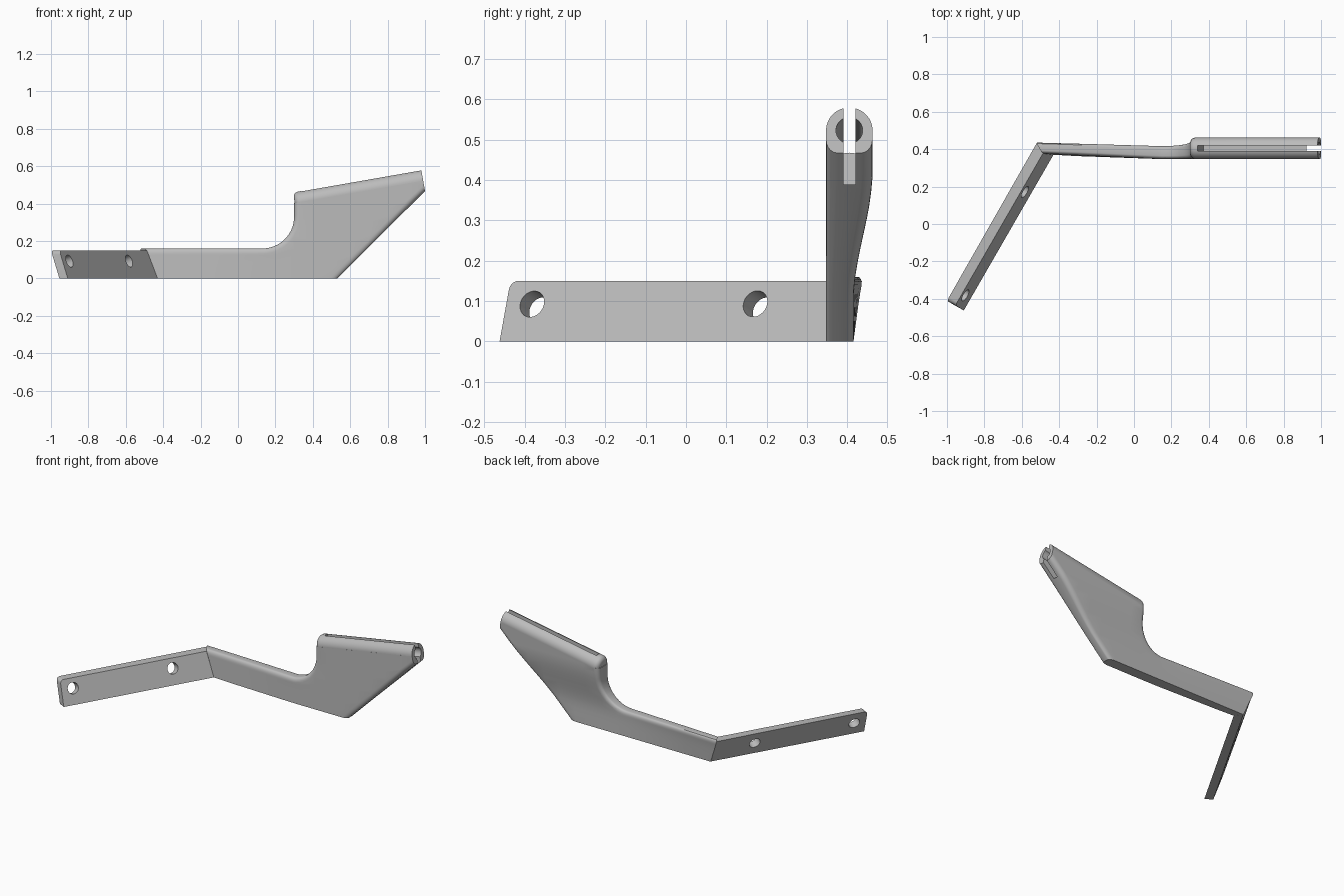
import bpy, bmesh, math
from mathutils import Vector, Matrix

if "Cube" in bpy.data.objects:
    bpy.data.objects.remove(bpy.data.objects["Cube"])

grey = bpy.data.materials.new("plain_grey")
grey.use_nodes = True
colour = (0.5, 0.5, 0.5, 1)
grey.diffuse_color = colour
grey.node_tree.nodes["Principled BSDF"].inputs["Base Color"].default_value = colour


def make(name, bm):
    bmesh.ops.recalc_face_normals(bm, faces=bm.faces)
    mesh = bpy.data.meshes.new(name)
    bm.to_mesh(mesh)
    bm.free()
    mesh.materials.append(grey)
    obj = bpy.data.objects.new(name, mesh)
    bpy.context.collection.objects.link(obj)
    return obj


def activate(obj):
    bpy.ops.object.select_all(action='DESELECT')
    obj.select_set(True)
    bpy.context.view_layer.objects.active = obj


def boolean(obj, tool, operation):
    mod = obj.modifiers.new(operation, 'BOOLEAN')
    mod.operation, mod.object, mod.solver = operation, tool, 'EXACT'
    tool.hide_render = True
    activate(obj)
    bpy.ops.object.modifier_apply(modifier=mod.name)
    bpy.data.objects.remove(tool)


def rod(name, centre, direction, radius, start, end, round_start=0):
    """Cylinder running along a direction, optionally with a rounded start."""
    bm = bmesh.new()
    bmesh.ops.create_cone(bm, cap_ends=True, segments=48, radius1=radius,
                          radius2=radius, depth=end - start)
    if round_start:
        rim = [e for e in bm.edges if all(v.co.z < 0 for v in e.verts)]
        bmesh.ops.bevel(bm, geom=rim, offset=round_start, segments=5,
                        profile=0.5, affect='EDGES')
    direction = Vector(direction).normalized()
    turn = direction.to_track_quat('Z', 'Y').to_matrix().to_4x4()
    bm.transform(Matrix.Translation(Vector(centre) + direction * (start + end) / 2) @ turn)
    return make(name, bm)


# Arm and blade outline, extruded with rounded edges
HALF = 0.0575
arc = [(0.13 + 0.17 * math.cos(a), 0.33 + 0.17 * math.sin(a))
       for a in (-math.pi / 2 * i / 16 for i in range(17))]
outline = [(-0.5, 0), (0.53, 0), (1.0, 0.467), (0.99, 0.523), (0.3, 0.402)] + arc + [(-0.5, 0.16)]
bm = bmesh.new()
front = bm.faces.new([bm.verts.new((x, -HALF, z)) for x, z in outline])
moved = bmesh.ops.extrude_face_region(bm, geom=[front])["geom"]
for v in moved:
    if isinstance(v, bmesh.types.BMVert):
        v.co.y = HALF


def is_rounded(edge):
    a, b = (v.co for v in edge.verts)
    if abs(a.y - b.y) > 0.01:
        return False
    mid = (a + b) / 2
    upper = mid.z > 0.1 and mid.x < 0.31 and (a.x > -0.49 or b.x > -0.49)
    underside = mid.x > 0.6 and abs(a.x - b.x) > 0.2 and mid.z < 0.3
    return upper or underside


bmesh.ops.bevel(bm, geom=[e for e in bm.edges if is_rounded(e)], offset=0.028,
                segments=5, profile=0.5, affect='EDGES')


def slice_at(axis, value):
    point, normal = Vector(), Vector()
    point[axis], normal[axis] = value, 1
    bmesh.ops.bisect_plane(bm, geom=bm.verts[:] + bm.edges[:] + bm.faces[:],
                           plane_co=point, plane_no=normal, dist=1e-5)


for i in range(13):
    slice_at(0, -0.3 + i * 0.1)
for i in range(11):
    slice_at(2, 0.053 + i * 0.036)

# Twist the arm toward the bend and flare the blade toward its tube
for v in bm.verts:
    x, y, z = v.co
    s = (y + HALF) / (2 * HALF)
    t = min(max((0.15 - x) / 0.65, 0), 1)
    lean = min(z / 0.15, 1.07)
    f = min(max((z - 0.1) / 0.32, 0), 1)
    flare = f * f * (3 - 2 * f)
    y_front = 0.347 + t * (0.023 + 0.008 * lean)
    y_back = 0.415 + 0.047 * flare + t * 0.02 * lean
    v.co.y = y_front + s * (y_back - y_front)
    if x < -0.49:
        v.co.x = -0.43 - 0.057 * lean - 0.035 * s
arm = make("arm_and_blade", bm)

# Slotted tube along the sloping top
TILT = math.atan(0.175)
end = Vector((0.99, 0.4047, 0.523))
along = Vector((math.cos(TILT), 0, math.sin(TILT)))
boolean(arm, rod("tube", end, along, HALF, -0.697, 0, 0.028), 'UNION')
boolean(arm, rod("bore_cutter", end, along, 0.033, -0.65, 0.1), 'DIFFERENCE')

bm = bmesh.new()
bmesh.ops.create_cube(bm, size=1)
bm.transform(Matrix.Translation(end) @ Matrix.Rotation(-TILT, 4, 'Y')
             @ Matrix.Translation((-0.275, 0, -0.01)) @ Matrix.Diagonal((0.75, 0.03, 0.22, 1)))
boolean(arm, make("slot_cutter", bm), 'DIFFERENCE')

# Leaning mounting strip: front bottom, back bottom, back top, front top
free_end = [(-0.91, -0.462, 0), (-0.955, -0.437, 0), (-1.0, -0.41, 0.15), (-0.955, -0.435, 0.15)]
bend_end = [(-0.43, 0.371, 0), (-0.465, 0.412, 0), (-0.518, 0.436, 0.15), (-0.487, 0.377, 0.15)]
bm = bmesh.new()
a = [bm.verts.new(p) for p in free_end]
b = [bm.verts.new(p) for p in bend_end]
bm.faces.new(a)
bm.faces.new(b)
for i in range(4):
    j = (i + 1) % 4
    bm.faces.new((a[i], a[j], b[j], b[i]))
corner = bm.edges.get((a[2], a[3]))
bmesh.ops.bevel(bm, geom=[corner], offset=0.022, segments=5, profile=0.5, affect='EDGES')
strip = make("mounting_strip", bm)

# Bolt holes square to the strip
for x, y in ((-0.9, -0.382), (-0.583, 0.172)):
    boolean(strip, rod("hole_cutter", (x, y, 0.093), (0.866, -0.5, 0.33), 0.034, -0.15, 0.15),
            'DIFFERENCE')

for obj in (arm, strip):
    activate(obj)
    bpy.ops.object.shade_smooth_by_angle(angle=math.radians(30))
